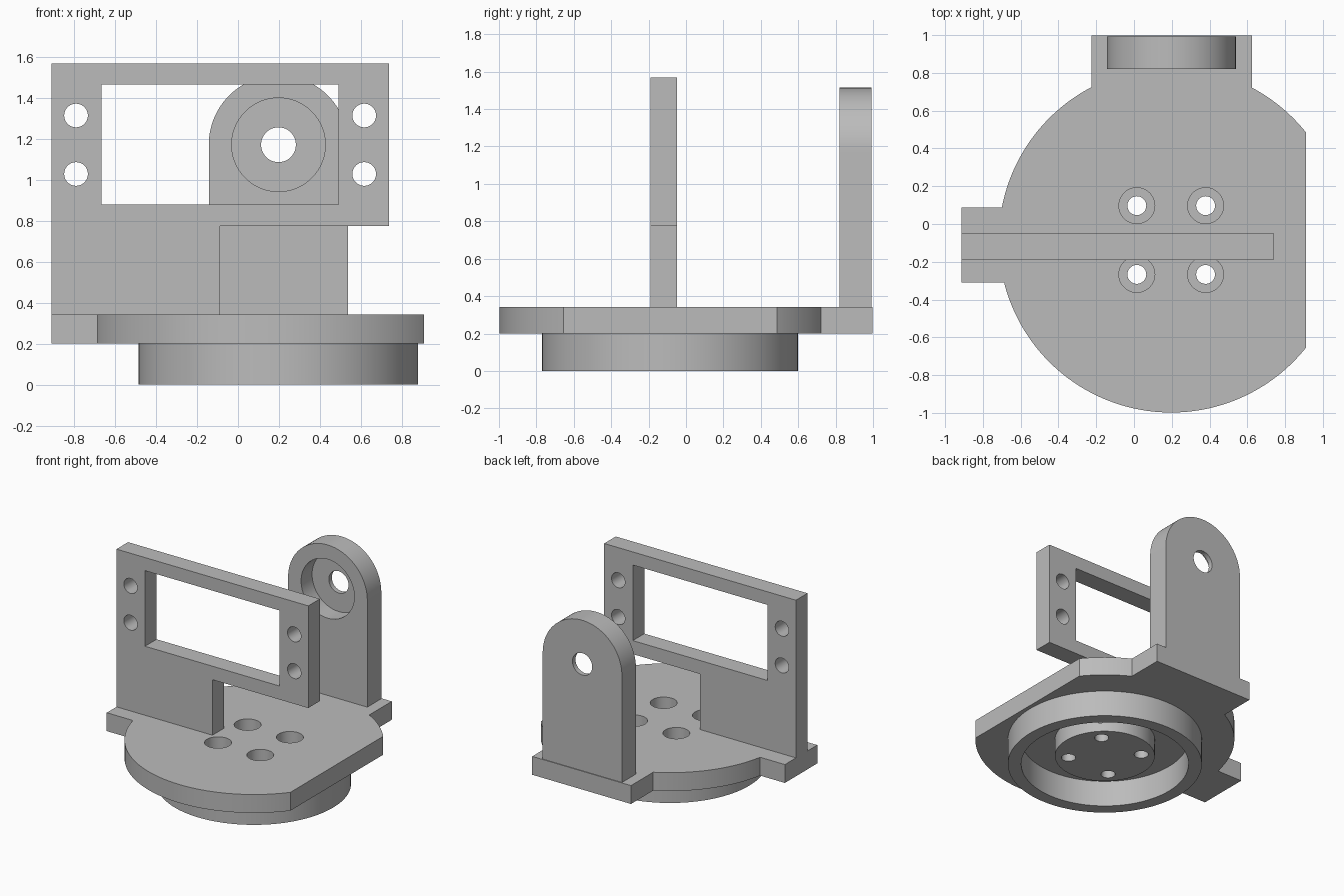
import bpy, bmesh
from math import sin, cos, acos, asin, pi, radians
from mathutils import Vector, Matrix

cube = bpy.data.objects.get("Cube")
if cube:
    bpy.data.objects.remove(cube, do_unlink=True)

grey = bpy.data.materials.new("plain grey")
grey.use_nodes = True
grey.diffuse_color = (0.5, 0.5, 0.5, 1)
grey.node_tree.nodes["Principled BSDF"].inputs["Base Color"].default_value = (0.5, 0.5, 0.5, 1)


def arc(cx, cy, r, a, b, n=48):
    return [(cx + r * cos(a + (b - a) * i / n), cy + r * sin(a + (b - a) * i / n))
            for i in range(n + 1)]


def prism(name, outline, lo, hi, axis="Z"):
    """Extrude an outline along Z (outline is x, y) or Y (outline is x, z)."""
    place = (lambda u, v, w: (u, v, w)) if axis == "Z" else (lambda u, v, w: (u, w, v))
    bm = bmesh.new()
    face = bm.faces.new([bm.verts.new(place(u, v, lo)) for u, v in outline])
    top = bmesh.ops.extrude_face_region(bm, geom=[face])["geom"]
    bmesh.ops.translate(bm, vec=place(0, 0, hi - lo),
                        verts=[v for v in top if isinstance(v, bmesh.types.BMVert)])
    bmesh.ops.recalc_face_normals(bm, faces=bm.faces)
    mesh = bpy.data.meshes.new(name)
    bm.to_mesh(mesh)
    bm.free()
    mesh.materials.append(grey)
    obj = bpy.data.objects.new(name, mesh)
    bpy.context.collection.objects.link(obj)
    return obj


def disc(name, cx, cy, r, lo, hi, axis="Z", n=64):
    return prism(name, arc(cx, cy, r, 0, 2 * pi, n)[:-1], lo, hi, axis)


def rect(x0, x1, y0, y1):
    return [(x0, y0), (x1, y0), (x1, y1), (x0, y1)]


def select(obj):
    bpy.ops.object.select_all(action="DESELECT")
    obj.select_set(True)
    bpy.context.view_layer.objects.active = obj


def cut(obj, cutter):
    select(obj)
    mod = obj.modifiers.new("cut", "BOOLEAN")
    mod.operation, mod.solver, mod.object = "DIFFERENCE", "EXACT", cutter
    bpy.ops.object.modifier_apply(modifier=mod.name)
    bpy.data.objects.remove(cutter, do_unlink=True)


CX, CY, R = 0.197, -0.085, 0.913
BOTTOM, TOP = 0.2, 0.343

# Base plate: round disc with a flat right side and tabs at the back and left
flat = acos((0.91 - CX) / R)
outline = arc(CX, CY, R, flat, acos((0.625 - CX) / R))
outline += [(0.625, 0.998), (-0.225, 0.998)]
outline += arc(CX, CY, R, acos((-0.225 - CX) / R), pi - asin((0.088 - CY) / R))
outline += [(-0.913, 0.088), (-0.913, -0.31)]
outline += arc(CX, CY, R, pi + asin((CY + 0.31) / R), 2 * pi - flat, 96)
base = prism("base_plate", outline, BOTTOM, TOP)

# Ring and centre boss under the base
ring = disc("lower_ring", CX, CY, 0.684, 0, BOTTOM, n=128)
cut(ring, disc("ring_cutter", CX, CY, 0.59, -0.1, 0.3, n=128))
boss = disc("centre_boss", CX, CY, 0.352, 0.065, BOTTOM, n=96)

# Four counterbored screw holes through base and boss
for sx in (-1, 1):
    for sy in (-1, 1):
        x, y = CX + sx * 0.182, CY + sy * 0.182
        for part in (base, boss):
            cut(part, disc("screw_cutter", x, y, 0.05, -0.1, 0.5, n=32))
            cut(part, disc("bore_cutter", x, y, 0.095, 0.13, 0.5, n=48))

# Upright frame with a window and four mounting holes
frame = prism("upright_frame",
              [(-0.913, TOP), (-0.087, TOP), (-0.087, 0.775), (0.738, 0.775),
               (0.738, 1.57), (-0.913, 1.57)], -0.19, -0.048, "Y")
cut(frame, prism("window_cutter", rect(-0.667, 0.492, 0.88, 1.468), -0.4, 0.2, "Y"))
for x in (-0.792, 0.617):
    for z in (1.03, 1.316):
        cut(frame, disc("mount_cutter", x, z, 0.058, -0.4, 0.2, "Y", 32))

# Rear bracket with rounded top, bearing pocket and shaft hole
AX, AZ = 0.198, 1.173
bracket = prism("rear_bracket",
                [(AX - 0.341, TOP), (AX + 0.341, TOP)] + arc(AX, AZ, 0.341, 0, pi),
                0.82, 0.992, "Y")
cut(bracket, disc("pocket_cutter", AX, AZ, 0.229, 0.7, 0.955, "Y", 96))
cut(bracket, disc("shaft_cutter", AX, AZ, 0.085, 0.7, 1.2, "Y", 48))

for part in (base, ring, boss, frame, bracket):
    select(part)
    bpy.ops.object.shade_smooth_by_angle(angle=radians(30))
